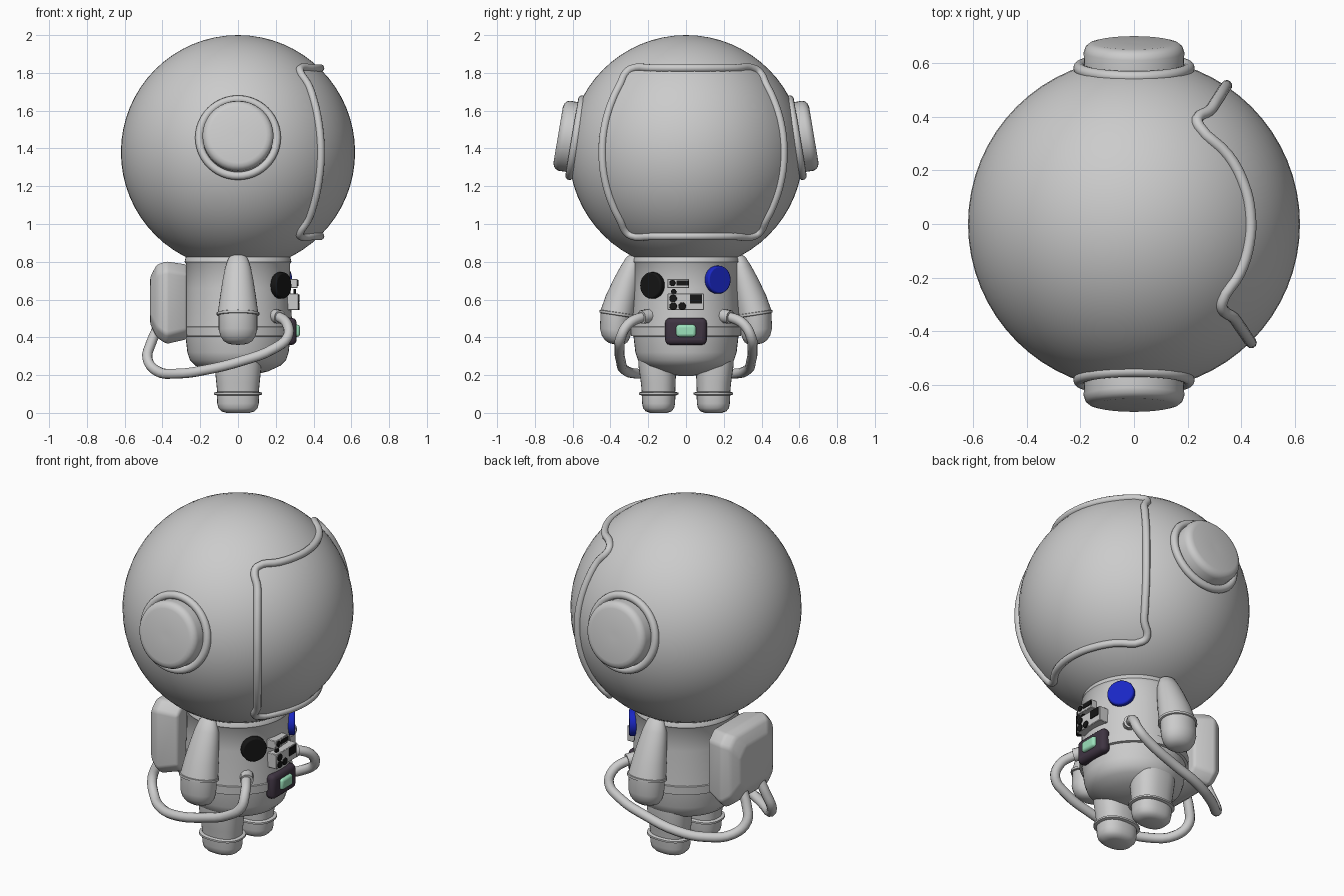
import bpy, bmesh, math
from mathutils import Vector

if "Cube" in bpy.data.objects:
    bpy.data.objects.remove(bpy.data.objects["Cube"])

def paint(ob, mat):
    if mat:
        ob.data.materials.append(mat)

def colour(name, r, g, b):
    m = bpy.data.materials.new(name)
    m.diffuse_color = (r, g, b, 1)
    m.use_nodes = True
    m.node_tree.nodes["Principled BSDF"].inputs["Base Color"].default_value = m.diffuse_color
    return m

black = colour("black", .008, .008, .008)
blue = colour("blue", .01, .02, .55)
plum = colour("plum", .05, .035, .055)
mint = colour("mint", .33, .75, .5)

def finish(ob, name, mat=None, angle=40):
    ob.name = name
    bpy.ops.object.select_all(action='DESELECT')
    bpy.context.view_layer.objects.active = ob
    ob.select_set(True)
    bpy.ops.object.shade_smooth_by_angle(angle=math.radians(angle))
    paint(ob, mat)
    return ob

# Stack of (super)ellipse sections: rows of (centre y, z, radius x, radius y)
def loft(name, rows, n=40, power=2.0, mat=None, tilt=0, angle=40):
    bm = bmesh.new()
    rings = []
    for cy, z, rx, ry in rows:
        ring = []
        for i in range(n):
            a = 2 * math.pi * i / n
            c, s = math.cos(a), math.sin(a)
            x = rx * math.copysign(abs(c) ** (2 / power), c)
            y = ry * math.copysign(abs(s) ** (2 / power), s)
            ring.append(bm.verts.new((x, cy + y, z + tilt * y)))
        rings.append(ring)
    for a, b in zip(rings, rings[1:]):
        for i in range(n):
            bm.faces.new((a[i], a[(i + 1) % n], b[(i + 1) % n], b[i]))
    bm.faces.new(rings[0])
    bm.faces.new(rings[-1])
    bmesh.ops.recalc_face_normals(bm, faces=bm.faces)
    me = bpy.data.meshes.new(name)
    bm.to_mesh(me)
    bm.free()
    ob = bpy.data.objects.new(name, me)
    bpy.context.collection.objects.link(ob)
    return finish(ob, name, mat, angle)

def tube(name, pts, radius, cyclic=False):
    cu = bpy.data.curves.new(name, 'CURVE')
    cu.dimensions = '3D'
    cu.bevel_depth, cu.bevel_resolution = radius, 3
    cu.resolution_u, cu.use_fill_caps = 4, True
    sp = cu.splines.new('BEZIER')
    sp.bezier_points.add(len(pts) - 1)
    for b, p in zip(sp.bezier_points, pts):
        b.co = p
        b.handle_left_type = b.handle_right_type = 'AUTO'
    sp.use_cyclic_u = cyclic
    ob = bpy.data.objects.new(name, cu)
    bpy.context.collection.objects.link(ob)
    bpy.ops.object.select_all(action='DESELECT')
    bpy.context.view_layer.objects.active = ob
    ob.select_set(True)
    bpy.ops.object.convert(target='MESH')
    return finish(bpy.context.object, name)

def box(name, lo, hi, bevel=0, mat=None, segments=3):
    lo, hi = Vector(lo), Vector(hi)
    bpy.ops.mesh.primitive_cube_add(size=1, location=(lo + hi) / 2)
    ob = bpy.context.object
    ob.scale = hi - lo
    bpy.ops.object.transform_apply(location=False, rotation=False)
    if bevel:
        m = ob.modifiers.new("bevel", 'BEVEL')
        m.width, m.segments = bevel, segments
    return finish(ob, name, mat)

# Cylinder whose axis points along +x, turned by yaw about z
def disc(name, loc, r, depth, yaw=0, mat=None, bevel=.004):
    bpy.ops.mesh.primitive_cylinder_add(vertices=32, radius=r, depth=depth, location=loc,
                                        rotation=(0, math.pi / 2, yaw))
    ob = bpy.context.object
    m = ob.modifiers.new("bevel", 'BEVEL')
    m.width, m.segments = bevel, 2
    return finish(ob, name, mat)

# Helmet
R, HZ = .62, 1.38
bpy.ops.mesh.primitive_uv_sphere_add(segments=64, ring_count=32, radius=R, location=(0, 0, HZ))
finish(bpy.context.object, "helmet")

# Visor rim: outline in y/z wrapped onto the helmet
side = [(.325, 1.822), (.355, 1.80), (.385, 1.74), (.42, 1.67), (.465, 1.53), (.48, 1.38)]
side += [(y, 2 * 1.38 - z) for y, z in reversed(side[:-1])]
flat = [.22, .11, 0, -.11, -.22]
outline = side + [(y, .935) for y in flat]
outline += [(-y, z) for y, z in reversed(side)] + [(-y, 1.825) for y in flat]
rim = []
for y, z in outline:
    y += .037
    rim.append((math.sqrt(R * R - y * y - (z - HZ) ** 2) + .004, y, z))
tube("visor_rim", rim, .021, True)

# Ear pieces
for s, tag in ((-1, "right"), (1, "left")):
    rot = (-s * math.radians(80.5), 0, 0)
    loc = (0, s * .583, 1.457)
    bpy.ops.mesh.primitive_torus_add(major_segments=48, minor_segments=12, major_radius=.205,
                                     minor_radius=.022, location=loc, rotation=rot)
    finish(bpy.context.object, tag + "_ear_ring")
    prof = [(-.06, .185), (.06, .188), (.078, .182), (.09, .168), (.095, .15), (.095, .02)]
    ob = loft(tag + "_ear_cap", [(0, z, r, r) for z, r in prof])
    ob.location, ob.rotation_euler = loc, rot

# Torso with collar seam and belt band
torso = [(.86, .25), (.825, .277), (.80, .283), (.79, .276), (.66, .278), (.52, .284), (.458, .288),
         (.455, .294), (.408, .292), (.405, .278), (.32, .268), (.28, .255), (.25, .225),
         (.22, .16), (.20, .08), (.195, .02)]
loft("torso", [(0, z, r, r) for z, r in torso], n=48)

# Limbs and hoses, once per side
arm = [(.27, .84, .025, .02), (.28, .82, .05, .035), (.29, .77, .068, .055), (.312, .70, .082, .07),
       (.34, .61, .096, .084), (.362, .53, .107, .09)]
hand = [(.365, .535, .102, .086), (.372, .44, .102, .084), (.372, .405, .092, .075),
        (.37, .38, .075, .06), (.368, .366, .05, .04), (.368, .362, .02, .015)]
leg = [(.15, .32, .125, .10), (.152, .25, .124, .10), (.147, .16, .115, .092), (.145, .09, .108, .087)]
boot = [(.145, .11, .112, .09), (.145, .05, .11, .087), (.145, .025, .104, .082),
        (.145, .008, .088, .068), (.145, 0, .06, .045)]
hose = [(.19, .20, .51), (.225, .245, .503), (.262, .31, .465), (.262, .345, .40), (.19, .352, .34),
        (.02, .345, .275), (-.17, .325, .228), (-.32, .26, .208), (-.43, .17, .222),
        (-.48, .115, .29), (-.46, .09, .37), (-.43, .08, .44)]
for s, tag in ((-1, "right"), (1, "left")):
    def mir(rows):
        return [(s * cy, z, rx, ry) for cy, z, rx, ry in rows]
    loft(tag + "_arm", mir(arm), n=32, tilt=s * .15)
    loft(tag + "_cuff", mir([(.362, .534, .1, .085), (.363, .531, .113, .094),
                             (.364, .518, .113, .094), (.364, .515, .1, .085)]), n=32, tilt=s * .15)
    loft(tag + "_hand", mir(hand), n=32, tilt=s * .1)
    loft(tag + "_leg", mir(leg), n=32, power=2.4)
    loft(tag + "_boot", mir(boot), n=32, power=2.4)
    loft(tag + "_boot_ring", mir([(.145, .112, .11, .09), (.145, .107, .127, .104),
                                  (.145, .097, .127, .104), (.145, .092, .11, .09)]), n=32, power=2.4)
    tube(tag + "_hose", [(x, s * y, z) for x, y, z in hose], .027)
    tube(tag + "_hose_socket", [(.19, s * .19, .515), (.222, s * .235, .507)], .037)

# Backpack: side profile of (x, z, half width) faces, softened by a bevel
bm = bmesh.new()
layers = [(-.27, .39, .785, .18), (-.38, .365, .802, .225), (-.43, .40, .785, .20), (-.465, .47, .72, .15)]
rings = []
for x, z0, z1, w in layers:
    c = .05
    pts = [(-w + c, z0), (w - c, z0), (w, z0 + c), (w, z1 - c),
           (w - c, z1), (-w + c, z1), (-w, z1 - c), (-w, z0 + c)]
    rings.append([bm.verts.new((x, y, z)) for y, z in pts])
for a, b in zip(rings, rings[1:]):
    for i in range(8):
        bm.faces.new((a[i], a[(i + 1) % 8], b[(i + 1) % 8], b[i]))
bm.faces.new(rings[0])
bm.faces.new(rings[-1])
bmesh.ops.recalc_face_normals(bm, faces=bm.faces)
me = bpy.data.meshes.new("backpack")
bm.to_mesh(me)
bm.free()
pack = bpy.data.objects.new("backpack", me)
bpy.context.collection.objects.link(pack)
bev = pack.modifiers.new("bevel", 'BEVEL')
bev.width, bev.segments, bev.limit_method = .014, 3, 'NONE'
finish(pack, "backpack", angle=50)

# Belt buckle
box("buckle", (.25, -.11, .36), (.31, .11, .503), .025, plum)
box("buckle_gem", (.29, -.052, .403), (.328, .052, .467), .014, mint)

# Chest discs
for name, y, z, yaw, r, mat in (("black_disc", -.185, .675, -37, .07, black),
                                ("blue_disc", .175, .705, 36, .074, blue)):
    a = math.radians(yaw)
    disc(name, (.285 * math.cos(a), .285 * math.sin(a) + (y - .297 * math.sin(a)), z), r, .04, a, mat, .008)

# Chest control panels and their buttons
box("upper_panel", (.24, -.098, .66), (.315, .017, .71), .003, segments=1)
box("lower_panel", (.24, -.098, .545), (.32, .095, .632), .003, segments=1)
box("upper_display", (.31, -.05, .675), (.319, .017, .70), 0, black)
box("lower_display", (.315, .02, .58), (.324, .086, .627), 0, black)
for i, (x, y, z, r) in enumerate(((.315, -.072, .687, .016), (.32, -.068, .606, .02), (.32, -.068, .565, .02),
                                  (.32, -.02, .565, .02), (.30, -.065, .642, .014))):
    disc("button_%d" % i, (x, y, z), r, .012, 0, black, .002)
